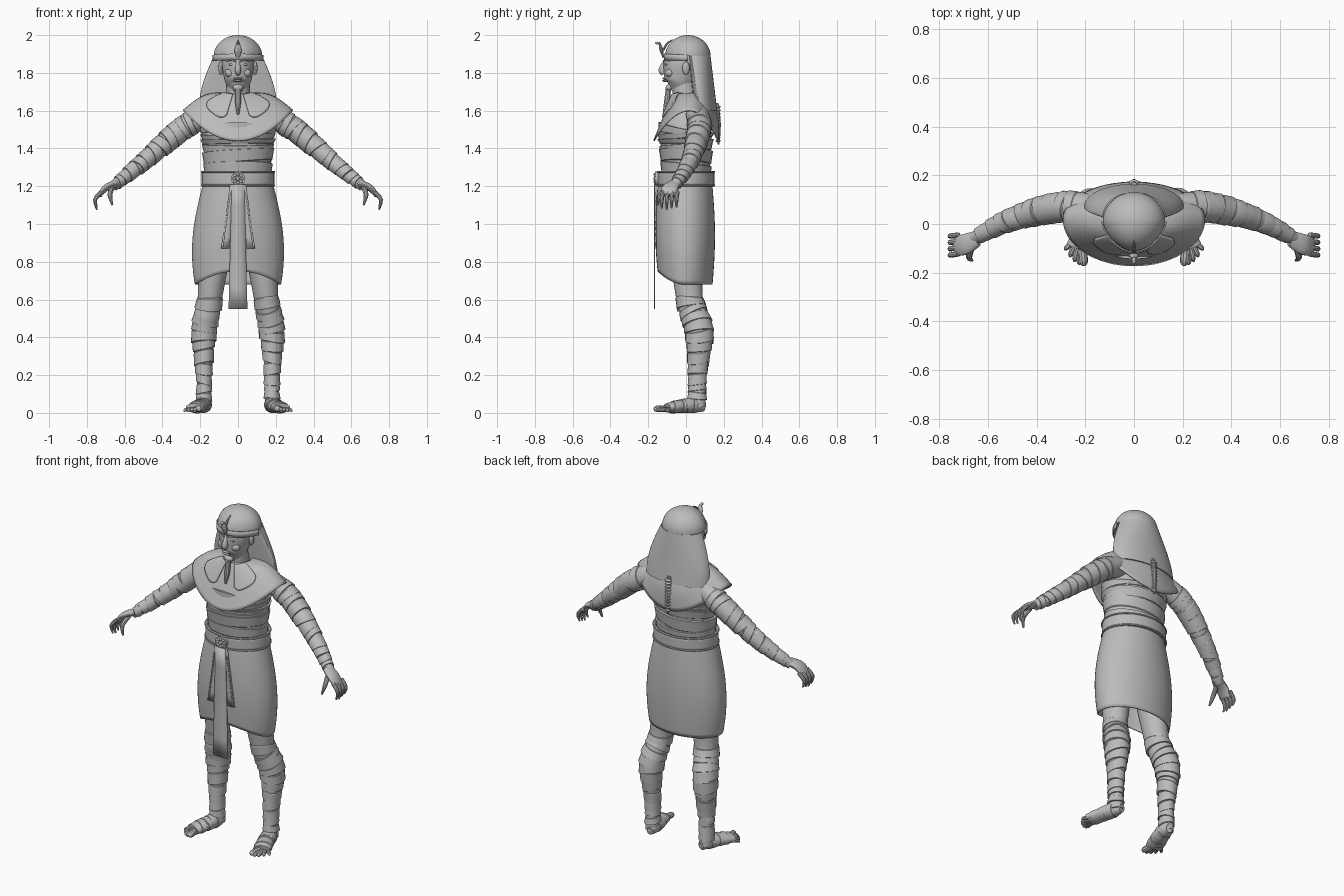
import bpy, bmesh, random
from math import sin, cos, pi, tau
from mathutils import Vector

random.seed(4)
if "Cube" in bpy.data.objects:
    bpy.data.objects.remove(bpy.data.objects["Cube"])

stone = bpy.data.materials.new("stone_grey")
stone.use_nodes = True
grey = (.5, .5, .5, 1)
stone.diffuse_color = grey
stone.node_tree.nodes["Principled BSDF"].inputs["Base Color"].default_value = grey

DEPTH, UP, ACROSS = Vector((0, 1, 0)), Vector((0, 0, 1)), Vector((1, 0, 0))
SIDES = {"left": 1, "right": -1}
made = []


def grid(name, surface, columns, rows, wrap=True, cap=False, thick=0, side=1):
    """Mesh from a function of u and v, each from zero to one."""
    bm = bmesh.new()
    count = columns if wrap else columns + 1
    lines = []
    for row in range(rows + 1):
        points = [surface(column / columns, row / rows) for column in range(count)]
        lines.append([bm.verts.new((x * side, y, z)) for x, y, z in points])
    for low, high in zip(lines, lines[1:]):
        for here in range(columns):
            after = (here + 1) % count
            bm.faces.new((low[here], low[after], high[after], high[here]))
    if cap:
        bm.faces.new(lines[0])
        bm.faces.new(lines[-1])
    bmesh.ops.remove_doubles(bm, verts=bm.verts, dist=1e-5)
    bmesh.ops.recalc_face_normals(bm, faces=bm.faces)
    mesh = bpy.data.meshes.new(name)
    bm.to_mesh(mesh)
    bm.free()
    mesh.materials.append(stone)
    part = bpy.data.objects.new(name, mesh)
    bpy.context.collection.objects.link(part)
    if thick:
        modifier = part.modifiers.new("thickness", "SOLIDIFY")
        modifier.thickness = thick
        modifier.offset = 0
    made.append(part)


def spline(path, t):
    """Smooth curve through stations of any number of values."""
    last = len(path) - 2
    t = min(max(t, 0), 1) * (last + 1)
    i = min(int(t), last)
    f = t - i
    near = path[max(i - 1, 0)], path[i], path[i + 1], path[min(i + 2, last + 1)]
    return [b + f * (c - a + f * (2*a - 5*b + 4*c - d + f * (3*b - a - 3*c + d))) / 2
            for a, b, c, d in zip(*near)]


def limb(path, start=1, end=1, ref=DEPTH):
    """Skin of a limb: stations are x, y, z, radius; start and end flatten it."""
    def skin(t, angle, lift=0):
        *centre, radius = spline(path, t)
        along = Vector(spline(path, t + .02)[:3]) - Vector(spline(path, t - .02)[:3])
        first = ref.cross(along).normalized()
        second = along.normalized().cross(first)
        flat = radius * (start + (end - start) * t)
        return (Vector(centre) + first * (radius + lift) * cos(angle)
                + second * (flat + lift) * sin(angle))
    return skin


def tube(name, skin, columns=24, rows=30, side=1):
    grid(name, lambda u, v: skin(v, tau * u), columns, rows, cap=True, side=side)


def bandages(name, skin, begin, finish, count, tilt, lift, side=1):
    """Tilted, slightly flared strips wound round a limb."""
    step = (finish - begin) / count
    for turn in range(count):
        phase, lean = random.uniform(0, tau), tilt * random.uniform(.4, 1)
        wide, rise = step * random.uniform(.9, 1.3), lift * random.uniform(.6, 1.1)

        def strip(u, v):
            row = round(v * 3)
            t = begin + turn * step + lean * cos(tau * u + phase) + wide * (0, .1, .95, 1)[row]
            return skin(t, tau * u, rise * (-.3, .4, 1, -.3)[row])
        grid(f"{name}_{turn + 1}", strip, 28, 3, side=side)


def blob(name, place, size, side=1):
    def surface(u, v):
        ring = sin(pi * v)
        unit = ring * cos(tau * u), ring * sin(tau * u), cos(pi * v)
        return [p + s * n for p, s, n in zip(place, size, unit)]
    grid(name, surface, 16, 10, side=side)


def digit(name, root, bend, tip, radius, side=1, ref=DEPTH):
    path = [(*root, radius), (*bend, radius), (*tip, radius * .4)]
    tube(name, limb(path, ref=ref), 10, 8, side)


def plate(name, top, bottom, high, low, y, side=1):
    """Thin hanging strip; high and low are the x ranges of its ends."""
    def surface(u, v):
        left, right = [a + (b - a) * v for a, b in zip(high, low)]
        return left + (right - left) * u, y, top + (bottom - top) * v
    grid(name, surface, 2, 6, wrap=False, thick=.005, side=side)


# Torso, neck and chest wrappings
torso = limb([(0, 0, 1.2, .17), (0, 0, 1.4, .18), (0, 0, 1.5, .19),
              (0, .02, 1.6, .14), (0, 0, 1.67, .05)], .73, .73)
tube("torso", torso, 40)
bandages("torso_wrap", torso, .08, .5, 6, .03, .012)
tube("neck", limb([(0, .01, 1.6, .07), (0, -.02, 1.77, .06)]))


# Kilt with a hem that rises at the front
def kilt(u, v):
    angle = tau * u
    hem = .68 + .07 * max(0, -sin(angle)) ** 2
    width, depth = .18 + .06 * sin(2.3 * v), .14 + .015 * sin(3 * v)
    return width * cos(angle), depth * sin(angle) - .005, 1.22 + (hem - 1.22) * v


grid("kilt", kilt, 64, 24, thick=.007)


# Belt with rims and a rosette buckle
def belt(u, v, lift=0):
    angle = tau * u
    return (.187 + lift) * cos(angle), (.145 + lift) * sin(angle), 1.2 + .08 * v


grid("belt", belt, 48, 4, thick=.01)
for label, level in {"lower": .05, "upper": .95}.items():
    grid(label + "_belt_rim", lambda u, v: belt(u, level + .06 * sin(tau * v), .005 + .005 * cos(tau * v)), 48, 8)
tube("buckle", limb([(0, -.14, 1.24, .037), (0, -.165, 1.24, .037)], ref=UP), rows=2)
blob("buckle_centre", (0, -.165, 1.24), (.01, .008, .01))
for petal in range(8):
    angle = tau * petal / 8
    blob(f"buckle_petal_{petal + 1}", (.022 * cos(angle), -.165, 1.24 + .022 * sin(angle)), (.008, .006, .008))

# Hanging sashes with dashed trim
plate("centre_sash", 1.21, .55, (-.033, .033), (-.05, .05), -.166)
for name, side in SIDES.items():
    plate(name + "_sash", 1.21, .87, (.02, .042), (.045, .09), -.16, side)
    for dash in range(9):
        x, z = .038 + .0045 * dash, 1.17 - .033 * dash
        plate(f"{name}_sash_trim_{dash + 1}", z, z - .025, (x, x + .008), (x + .004, x + .012), -.164, side)


# Broad collar draped over the shoulders, with the front lappets on it
def collar(angle, s, lift=0):
    across, deep = cos(angle), sin(angle)
    back = max(0, deep)
    swell = .03 * sin(pi * s)
    spread = .075 + (.075 if back else .115) * s
    height = 1.69 + s * (.16 * across ** 2 - .25) + swell * (across ** 2 + back)
    return ((.075 + .215 * s) * across, .01 + .01 * s + (spread + swell * back + lift) * deep, height + lift)


def lappet(u, v):
    length = .6 - .12 * (2 * u - 1) ** 4
    return collar(.7 * u - 1.25, .05 + length * v, .008)


grid("collar", lambda u, v: collar(tau * u, v), 64, 14, thick=.008)
for name, side in SIDES.items():
    grid(name + "_lappet", lappet, 12, 12, wrap=False, thick=.007, side=side)

# Head and face
tube("head", limb([(0, -.06, 1.7, .025), (0, -.04, 1.74, .062), (0, -.03, 1.79, .077),
                   (0, -.02, 1.86, .084), (0, 0, 1.95, .06)], 1.15, 1.15), 36)
tube("nose", limb([(0, -.11, 1.86, .009), (0, -.126, 1.815, .016), (0, -.115, 1.795, .012)], 1.2, 1.2), 16, 14)
for label, z in {"upper": 1.77, "lower": 1.758}.items():
    blob(label + "_lip", (0, -.112, z), (.025, .014, .006))
blob("chin", (0, -.088, 1.722), (.028, .02, .018))
for name, side in SIDES.items():
    blob(name + "_eye", (.034, -.105, 1.845), (.017, .01, .007), side)
    blob(name + "_cheek", (.042, -.085, 1.8), (.028, .024, .024), side)
    blob(name + "_ear", (.09, 0, 1.825), (.013, .019, .035), side)
    digit(name + "_brow", (.012, -.117, 1.862), (.036, -.11, 1.868), (.062, -.087, 1.86), .005, side, UP)
digit("beard", (0, -.093, 1.715), (0, -.103, 1.64), (0, -.118, 1.58), .015)


# Headcloth: a dome over the skull and wide wings falling behind the face
def dome(u, v, lift=0):
    angle, rise = tau * u, pi / 2 * v
    narrow = 1 - .16 * max(0, -sin(angle))
    radius = sin(rise) + lift
    return .128 * radius * cos(angle) * narrow, .01 + .12 * radius * sin(angle), 1.89 + .11 * cos(rise)


def wings(u, v):
    angle = tau * u
    middle = .03 + .045 * v
    depth = .1 - .01 * v if sin(angle) > 0 else .015 + .015 * v
    return (.128 + .077 * sin(1.7 * v)) * cos(angle), middle + depth * sin(angle), 1.89 - .29 * v


def headband(u, v):
    x, y, z = dome(.5 + .5 * u, 1, .03)
    return x, y, z - .02 + .033 * v - .008 * abs(2 * u - 1)


grid("headcloth_dome", dome, 56, 16, cap=True)
grid("headcloth_wings", wings, 56, 20, cap=True)
grid("headband", headband, 32, 2, wrap=False, thick=.006)

# Rearing serpent on the brow
tube("serpent_hood", limb([(0, -.12, 1.88, .008), (0, -.13, 1.92, .02), (0, -.14, 1.96, .008)], .4, .6), 14, 12)
blob("serpent_head", (0, -.15, 1.958), (.009, .015, .007))
digit("serpent_body", (0, -.12, 1.92), (0, -.1, 1.955), (0, -.07, 1.976), .006, ref=ACROSS)

# Ringed queue at the back
digit("queue", (0, .16, 1.64), (0, .172, 1.53), (0, .172, 1.42), .013)
for ring in range(11):
    blob(f"queue_ring_{ring + 1}", (0, .17, 1.62 - .018 * ring), (.02, .013, .008))

# Arms, hands, legs and feet
arm = limb([(.16, .06, 1.58, .06), (.3, .07, 1.5, .061), (.5, .02, 1.33, .044), (.66, -.06, 1.2, .027)])
palm = limb([(.645, -.06, 1.215, .02), (.7, -.085, 1.19, .018), (.735, -.09, 1.15, .012)], 1.6, 3.2)
leg = limb([(.12, 0, .9, .09), (.15, .02, .6, .064), (.18, .07, .43, .062),
            (.18, .06, .2, .038), (.18, .06, .03, .038)], 1.05, 1.2)
foot = limb([(.17, .1, .03, .02), (.18, .05, .042, .042), (.2, -.02, .036, .046),
             (.23, -.1, .026, .05)], 1.2, .5, UP)
for name, side in SIDES.items():
    tube(name + "_arm", arm, rows=36, side=side)
    bandages(name + "_arm_wrap", arm, .2, .94, 11, .022, .007, side)
    tube(name + "_palm", palm, 18, 10, side)
    for finger in range(4):
        y = .026 * finger - .123
        tip = 1.075 + .007 * abs(finger - 1)
        digit(f"{name}_finger_{finger + 1}", (.722, y, 1.17), (.756, y - .005, 1.13), (.747, y - .005, tip), .011, side)
    digit(name + "_thumb", (.665, -.09, 1.195), (.678, -.135, 1.155), (.665, -.15, 1.1), .013, side, ACROSS)
    tube(name + "_leg", leg, 28, 40, side)
    bandages(name + "_leg_wrap", leg, .24, .92, 11, .018, .01, side)
    tube(name + "_foot", foot, rows=20, side=side)
    bandages(name + "_foot_wrap", foot, .3, .85, 4, .03, .004, side)
    for toe in range(5):
        radius = .018 if toe == 0 else .0135 - .0008 * toe
        tip = Vector((.205 + .02 * toe, .004 * toe ** 2 - .17, radius * .8))
        root = tip.lerp(Vector((.22, -.04, .03)), .5)
        digit(f"{name}_toe_{toe + 1}", root, tip.lerp(root, .25) + UP * .005, tip, radius, side, UP)

# Smooth shading with crisp folds
bpy.ops.object.select_all(action="DESELECT")
for part in made:
    part.select_set(True)
bpy.context.view_layer.objects.active = made[0]
bpy.ops.object.shade_smooth_by_angle()
